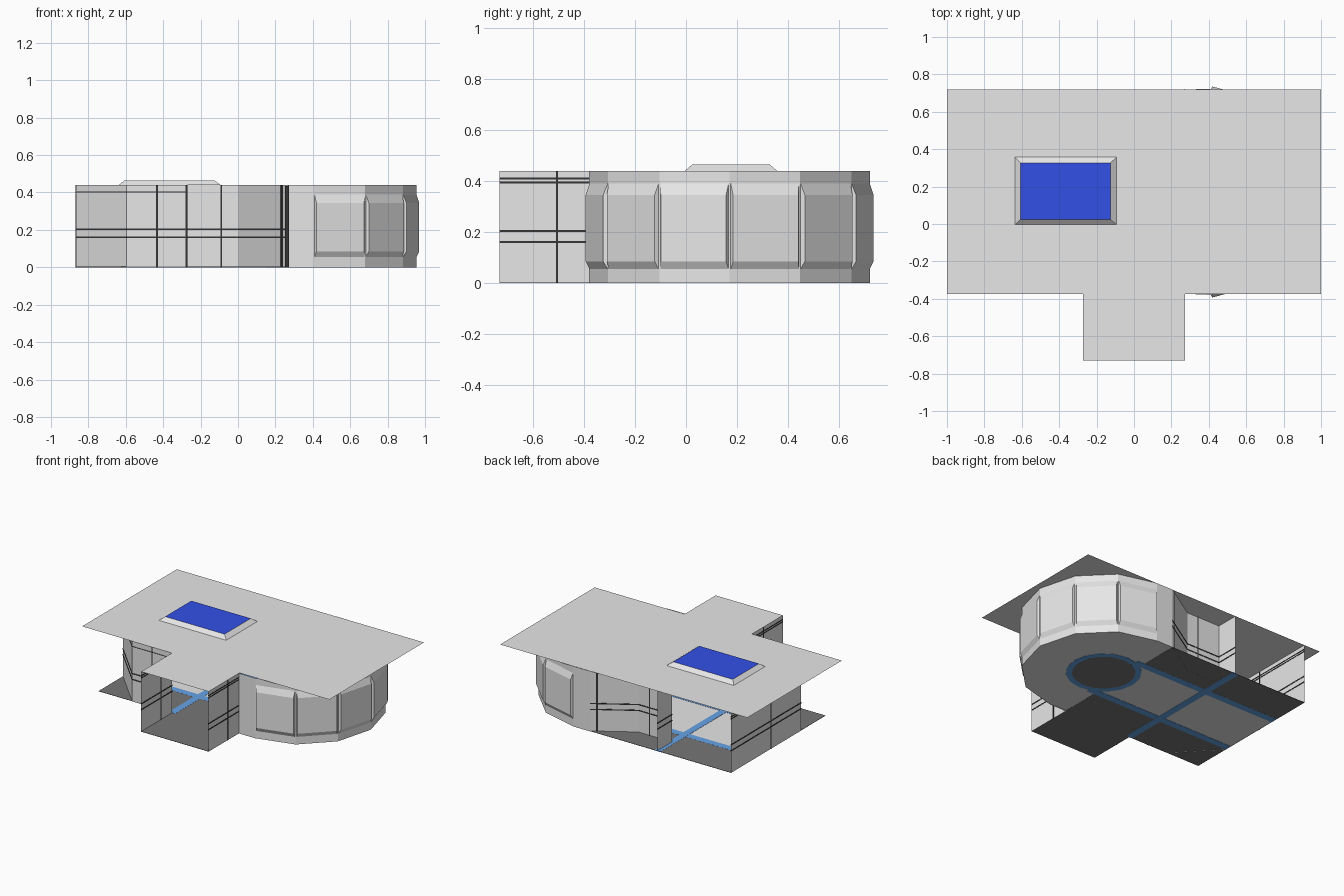
import bpy, math
from mathutils import Vector

if "Cube" in bpy.data.objects:
    bpy.data.objects.remove(bpy.data.objects["Cube"])

H = 0.44                                  # wall height
CX, CY, R = 0.405, 0.171, 0.55            # round bay
LEFT, FRONT, BACK = -0.867, -0.373, 0.72  # main room limits
E, ENTRY = 0.272, -0.73                   # entry half width and front edge


def material(name, rgb):
    m = bpy.data.materials.new(name)
    m.use_nodes = True
    col = (*rgb, 1)
    m.diffuse_color = col
    b = m.node_tree.nodes["Principled BSDF"]
    b.inputs["Base Color"].default_value = col
    b.inputs["Roughness"].default_value = 0.8
    return m


light = material("light grey", (0.8, 0.8, 0.8))
dark = material("dark floor grey", (0.18, 0.18, 0.18))
black = material("seam black", (0.035, 0.035, 0.035))
blue = material("strip blue", (0.13, 0.37, 0.8))
glass = material("skylight blue", (0.033, 0.08, 0.8))


def mesh(name, verts, faces, mat):
    me = bpy.data.meshes.new(name)
    me.from_pydata(verts, [], faces)
    me.materials.append(mat)
    ob = bpy.data.objects.new(name, me)
    bpy.context.collection.objects.link(ob)


def sheet(name, pts, z, mat):
    mesh(name, [(x, y, z) for x, y in pts], [range(len(pts))], mat)


BOX = [(0, 3, 2, 1), (4, 5, 6, 7), (0, 1, 5, 4), (1, 2, 6, 5), (2, 3, 7, 6), (3, 0, 4, 7)]


def rect(x0, x1, y0, y1, z):
    return [(x0, y0, z), (x1, y0, z), (x1, y1, z), (x0, y1, z)]


def plate(name, x0, x1, y0, y1, z0, z1, mat):
    mesh(name, rect(x0, x1, y0, y1, z0) + rect(x0, x1, y0, y1, z1), BOX, mat)


def wall(name, p, q):
    mesh(name, [(*p, 0), (*q, 0), (*q, H), (*p, H)], [(0, 1, 2, 3)], light)


def seam(name, p, q, z0, z1, a=0.0, b=1.0):
    """Thin dark strip along part a..b of a wall, showing on both sides."""
    p, q = Vector(p), Vector(q)
    s, e = p.lerp(q, a), p.lerp(q, b)
    d = (q - p).normalized()
    n = Vector((-d.y, d.x)) * 0.002
    quad = [s - n, e - n, e + n, s + n]
    mesh(name, [(*v, z) for z in (z0, z1) for v in quad], BOX, black)


def upright(name, p, q, t, width=0.009):
    half = width / 2 / (Vector(q) - Vector(p)).length
    seam(name, p, q, 0, H, t - half, t + half)


def arc(r, a0, a1, n):
    step = math.radians(a1 - a0) / n
    return [(CX + r * math.cos(math.radians(a0) + i * step),
             CY + r * math.sin(math.radians(a0) + i * step)) for i in range(n + 1)]


# Roof and skylight
sheet("roof", [(-1, FRONT), (-E, FRONT), (-E, ENTRY), (E, ENTRY),
               (E, FRONT), (1, FRONT), (1, BACK), (-1, BACK)], H, light)
skylight_top = rect(-0.607, -0.126, 0.025, 0.327, 0.465)
mesh("skylight_frame", rect(-0.637, -0.093, -0.004, 0.357, H) + skylight_top, BOX[2:], light)
mesh("skylight_glass", skylight_top, [(0, 1, 2, 3)], glass)

# Floor with inlaid colour plates
bay = arc(R, -90, 90, 6)
sheet("floor", [(LEFT, FRONT), (-E, FRONT), (-E, ENTRY), (E, ENTRY), (E, FRONT)]
      + bay + [(E, BACK), (LEFT, BACK)], 0.002, light)
for name, x0, y0, y1 in (("back", LEFT, 0.43, BACK),
                         ("front", LEFT, FRONT, -0.085),
                         ("entry", -E, ENTRY, FRONT)):
    plate(name + "_dark_floor", x0, E, y0, y1, 0.001, 0.003, dark)
for side in (-1, 1):
    y = 0.173 + side * 0.235
    plate("long_floor_strip", LEFT, 0.33, y - 0.026, y + 0.026, 0.0005, 0.0035, blue)
plate("cross_floor_strip", -0.298, -0.247, FRONT, BACK, 0.0003, 0.0037, blue)
for name, r, z0, z1, mat in (("floor_ring", 0.252, 0.0002, 0.0038, blue),
                             ("floor_disc", 0.212, 0, 0.004, dark)):
    pts = arc(r, 0, 360, 16)[:-1]
    n = len(pts)
    mesh(name, [(*p, z) for z in (z0, z1) for p in pts],
         [range(n - 1, -1, -1), range(n, 2 * n)]
         + [(i, (i + 1) % n, n + (i + 1) % n, n + i) for i in range(n)], mat)

# Straight walls, with paired horizontal seams
runs = {
    "left_side_wall": [(LEFT, BACK), (LEFT, -0.09)],
    "corner_wall": [(LEFT, -0.09), (-0.595, FRONT)],
    "front_wall": [(-0.595, FRONT), (-E, FRONT)],
    "entry_side_wall": [(-E, FRONT), (-E, ENTRY)],
    "entry_far_side_wall": [(E, FRONT), (E, ENTRY)],
    "back_return_wall": [(-E, BACK), (-E, 0.55)],
    "back_wall": [(-E, 0.55), (0, 0.55)],
    "back_slant_wall": [(0, 0.55), (E, BACK)],
}
for name, (p, q) in runs.items():
    wall(name, p, q)
    for z in (0.157, 0.2):
        seam(name + "_seam", p, q, z, z + 0.008)
    if "side" in name:
        for z in (0.39, 0.406):
            seam(name + "_top_seam", p, q, z, z + 0.007)
    elif name in ("corner_wall", "front_wall"):
        seam(name + "_top_seam", p, q, 0.4, 0.404)
for name, t in (("left_side_wall", 0.57), ("front_wall", 0.5), ("front_wall", 0.985),
                ("entry_side_wall", 0.37), ("entry_far_side_wall", 0.37), ("back_wall", 0.67)):
    upright(name + "_upright", *runs[name], t)

# Frame between room and bay
upright("bay_joint", *runs["back_slant_wall"], 0.86, 0.013)
plate("bay_frame", 0.25, E, 0.69, 0.695, 0.005, H - 0.005, black)
for y in (CY - R, CY + R):
    wall("bay_end_wall", (E, y), (CX, y))

# Round bay: each facet has a bulged panel
for p, q in zip(bay, bay[1:]):
    p, q = Vector(p), Vector(q)
    out = ((p + q) / 2 - Vector((CX, CY))).normalized()

    def ring(s, z0, z1, push):
        a, b = p.lerp(q, s) + out * push, p.lerp(q, 1 - s) + out * push
        return [(*a, z0), (*b, z0), (*b, z1), (*a, z1)]

    verts = ring(0, 0, H, 0) + ring(0.015, 0.055, 0.39, 0) + ring(0.035, 0.085, 0.345, 0.017)
    faces = [(8, 9, 10, 11)]
    for k in (0, 4):
        faces += [(k + i, k + (i + 1) % 4, k + 4 + (i + 1) % 4, k + 4 + i) for i in range(4)]
    mesh("bay_panel", verts, faces, light)
